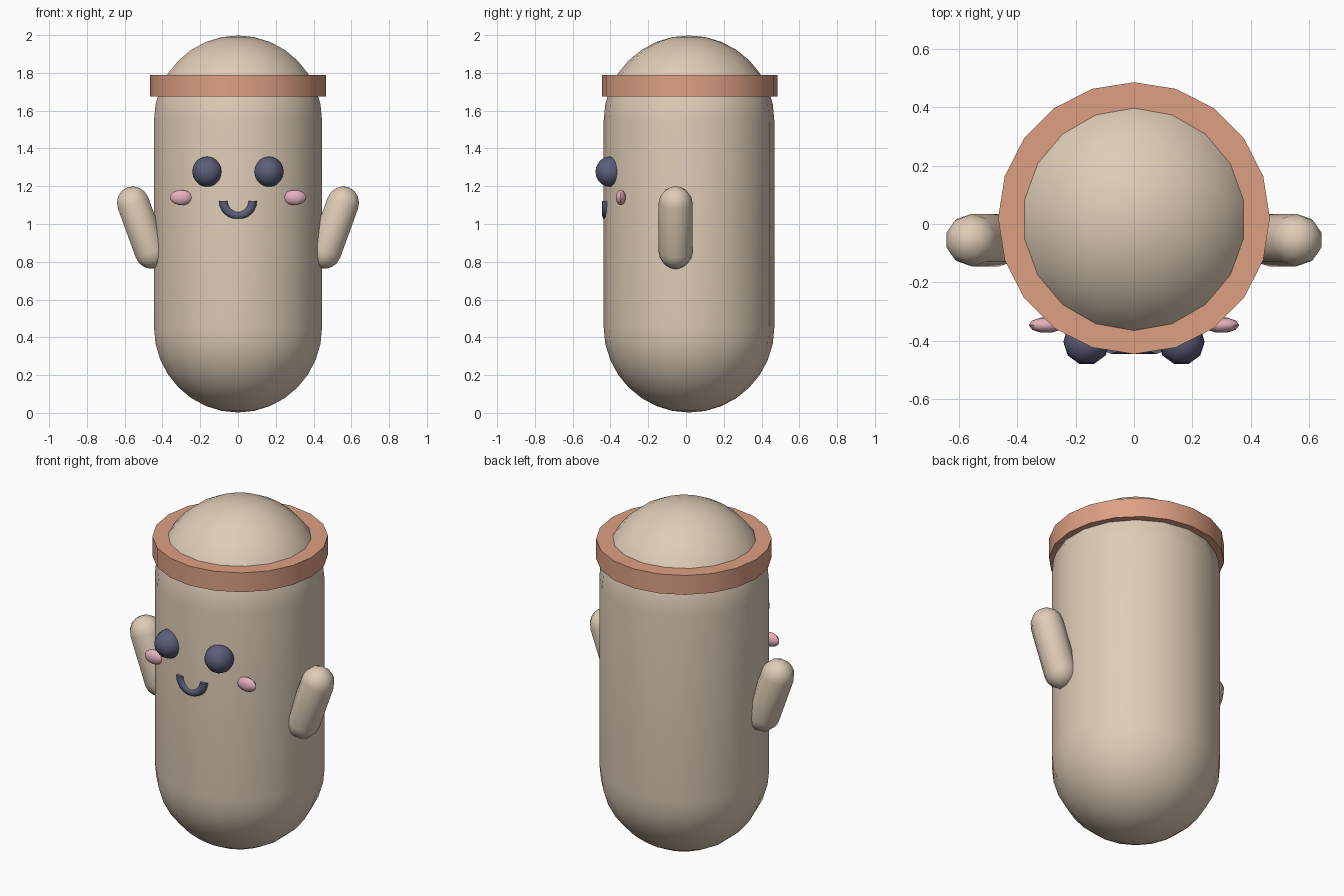
import bpy
import bmesh
from math import sin, cos, pi, radians
from mathutils import Matrix

cube = bpy.data.objects.get("Cube")
if cube:
    bpy.data.objects.remove(cube, do_unlink=True)


def material(name, *rgb):
    """Flat colour given as 8-bit sRGB, stored as linear."""
    lin = [((c / 255 + 0.055) / 1.055) ** 2.4 for c in rgb] + [1]
    mat = bpy.data.materials.new(name)
    mat.use_nodes = True
    mat.diffuse_color = lin
    mat.node_tree.nodes["Principled BSDF"].inputs["Base Color"].default_value = lin
    return mat


SKIN = material("warm beige", 223, 204, 183)
BAND = material("terracotta", 222, 160, 132)
DARK = material("slate blue", 92, 94, 122)
PINK = material("blush pink", 230, 176, 190)


def finish(name, bm, mat, matrix=Matrix(), angle=40):
    """Turn a bmesh into a smooth shaded object."""
    bmesh.ops.recalc_face_normals(bm, faces=bm.faces)
    mesh = bpy.data.meshes.new(name)
    bm.to_mesh(mesh)
    bm.free()
    mesh.transform(matrix)
    mesh.materials.append(mat)
    obj = bpy.data.objects.new(name, mesh)
    bpy.context.collection.objects.link(obj)
    bpy.ops.object.select_all(action="DESELECT")
    obj.select_set(True)
    bpy.context.view_layer.objects.active = obj
    bpy.ops.object.shade_smooth_by_angle(angle=radians(angle))
    return obj


def bridge(bm, loops):
    """Skin neighbouring loops of equal length with quads."""
    n = len(loops[0])
    for a, b in zip(loops, loops[1:]):
        for i in range(n):
            j = (i + 1) % n
            bm.faces.new((a[i], a[j], b[j], b[i]))


def capsule(radius, half_core, sides, rings, phase):
    """Round-ended rod along z; half_core = 0 gives a ball."""
    bm = bmesh.new()
    levels = [(pi / 2 * k / rings, 1) for k in range(rings - 1, -1, -1)]
    lower = [(a, -1) for a, _ in reversed(levels)]
    levels += lower if half_core else lower[1:]
    loops = []
    for lat, sign in levels:
        z = sign * (half_core + radius * sin(lat))
        r = radius * cos(lat)
        loops.append([bm.verts.new((r * cos(phase + 2 * pi * i / sides),
                                    r * sin(phase + 2 * pi * i / sides), z))
                      for i in range(sides)])
    bridge(bm, loops)
    for loop, sign in ((loops[0], 1), (loops[-1], -1)):
        pole = bm.verts.new((0, 0, sign * (half_core + radius)))
        for i in range(sides):
            bm.faces.new((loop[i], loop[(i + 1) % sides], pole))
    return bm


# Body
finish("body", capsule(0.452, 0.546, 18, 8, pi / 2), SKIN,
       Matrix.Translation((0, 0.016, 1.0)))

# Headband
bm = bmesh.new()
bmesh.ops.create_cone(bm, cap_ends=True, segments=20, radius1=0.465,
                      radius2=0.465, depth=0.113)
finish("headband", bm, BAND, Matrix.Translation((0, 0.02, 1.732)), 30)

# Arms, eyes and cheeks on both sides
for side, s in (("left", 1), ("right", -1)):
    finish(side + "_arm", capsule(0.09, 0.137, 10, 4, pi / 2), SKIN,
           Matrix.Translation((s * 0.508, -0.055, 0.981))
           @ Matrix.Rotation(s * radians(20), 4, "Y"))
    finish(side + "_eye", capsule(0.08, 0, 10, 5, 0), DARK,
           Matrix.Translation((s * 0.162, -0.403, 1.277)))
    finish(side + "_cheek", capsule(1, 0, 10, 5, 0), PINK,
           Matrix.Translation((s * 0.3, -0.346, 1.14))
           @ Matrix.Diagonal((0.06, 0.027, 0.04, 1)))

# Smiling mouth: half a ring of tube with flat ends
bm = bmesh.new()
loops = []
for k in range(13):
    a = pi + pi * k / 12
    loop = []
    for i in range(8):
        b = 2 * pi * i / 8
        r = 0.077 + 0.023 * cos(b)
        loop.append(bm.verts.new((r * cos(a), 0.023 * sin(b), r * sin(a))))
    loops.append(loop)
bridge(bm, loops)
bm.faces.new(loops[0])
bm.faces.new(loops[-1])
finish("mouth", bm, DARK, Matrix.Translation((0, -0.422, 1.122)), 50)
